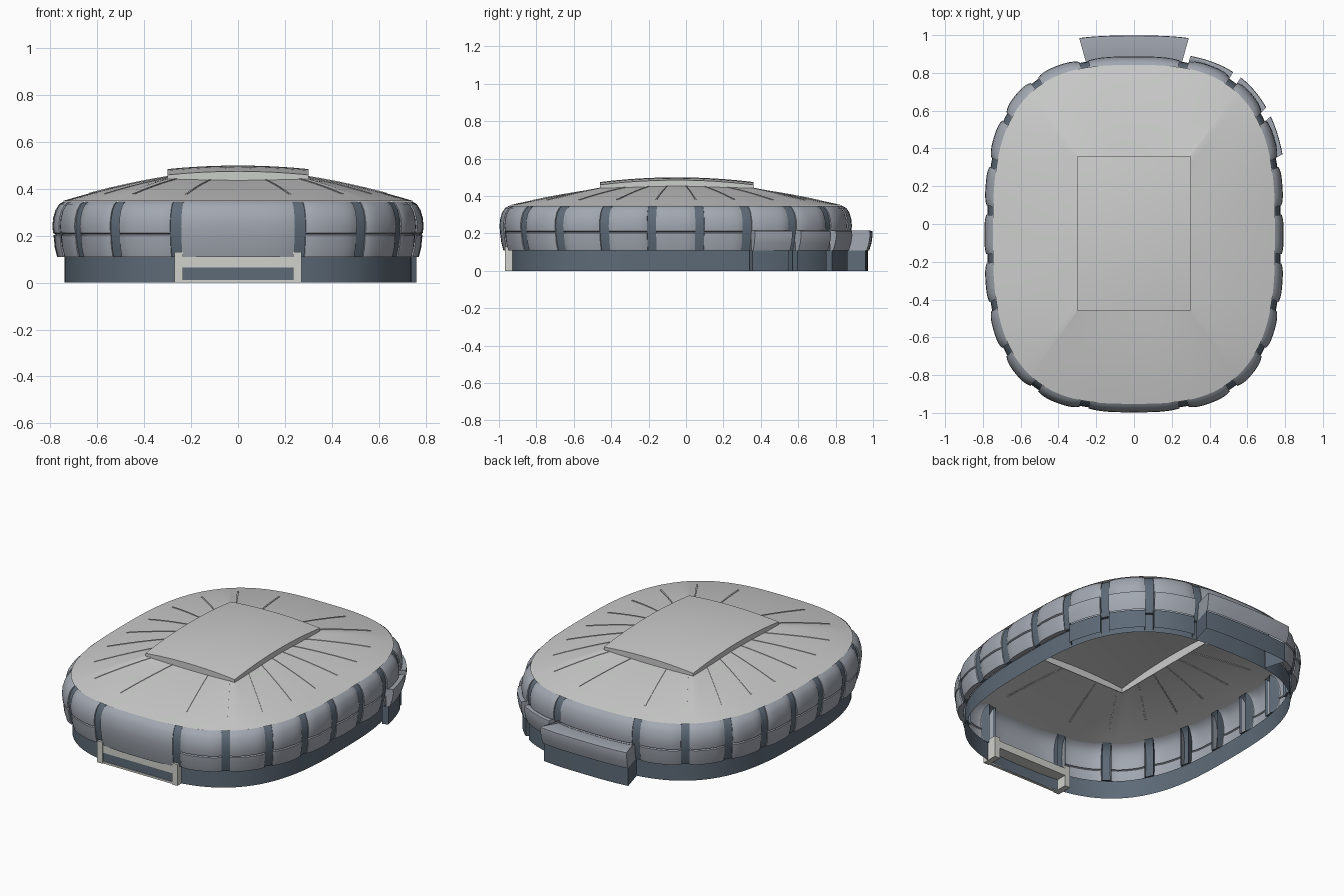
import bpy, bmesh, math
from math import pi, sin, cos

cube = bpy.data.objects.get("Cube")
if cube:
    bpy.data.objects.remove(cube)

HALF_X, HALF_Y, POWER, CENTRE_Y = 0.745, 0.895, 2.9, -0.055
PLATE_X, PLATE_Y = 0.30, 0.41
made = []


def material(name, rgb):
    m = bpy.data.materials.new(name)
    m.use_nodes = True
    m.diffuse_color = (*rgb, 1)
    node = m.node_tree.nodes["Principled BSDF"]
    node.inputs["Base Color"].default_value = (*rgb, 1)
    node.inputs["Roughness"].default_value = 0.7
    return m


ROOF = material("light grey roof", (0.60, 0.61, 0.60))
FRAME = material("pale frame", (0.63, 0.63, 0.60))
PANEL = material("blue grey cladding", (0.36, 0.39, 0.44))
DARK = material("dark slate", (0.11, 0.145, 0.185))


def outline(phi, offset, z):
    """Point on the rounded oval plan, pushed outward by offset."""
    a, b = HALF_X + offset, HALF_Y + offset
    r = (abs(cos(phi) / a) ** POWER + abs(sin(phi) / b) ** POWER) ** (-1 / POWER)
    return (r * cos(phi), CENTRE_Y + r * sin(phi), z)


def sheet(name, columns, mat, closed=False):
    """Skin a grid of point columns."""
    bm = bmesh.new()
    vs = [[bm.verts.new(p) for p in col] for col in columns]
    pairs = list(zip(vs, vs[1:]))
    if closed:
        pairs.append((vs[-1], vs[0]))
    for c, d in pairs:
        for i in range(len(c) - 1):
            bm.faces.new((c[i], d[i], d[i + 1], c[i + 1]))
    bmesh.ops.remove_doubles(bm, verts=bm.verts, dist=0.0001)
    finish(name, bm, mat)


def finish(name, bm, mat):
    mesh = bpy.data.meshes.new(name)
    bm.to_mesh(mesh)
    bm.free()
    mesh.materials.append(mat)
    obj = bpy.data.objects.new(name, mesh)
    bpy.context.collection.objects.link(obj)
    made.append(obj)


def box(name, lo, hi, mat):
    bm = bmesh.new()
    bmesh.ops.create_cube(bm, size=1)
    for v in bm.verts:
        v.co = [(l + h) / 2 + c * (h - l) for l, h, c in zip(lo, hi, v.co)]
    finish(name, bm, mat)


def sector(name, start, end, profile, mat, root, shift=0, steps=14, round_ends=0.0):
    """Wall section following the plan, with returns at both ends."""
    cols = [[outline(start, root, z) for _, z in profile]]
    for i in range(steps + 1):
        u = i / steps
        inset = round_ends * abs(2 * u - 1) ** 4
        phi = start + (end - start) * u
        cols.append([outline(phi, o + shift - inset, z) for o, z in profile])
    cols.append([outline(end, root, z) for _, z in profile])
    sheet(name, cols, mat)


# Base wall
N = 120
sheet("base_wall", [[outline(2 * pi * i / N, -0.005, z) for z in (0, 0.11)]
                    for i in range(N)], DARK, True)

# Pillar directions, mirrored from one quarter
quarter = [math.atan2(y, x) for x, y in
           ((0.755, 0.125), (0.735, 0.37), (0.66, 0.60), (0.51, 0.79), (0.258, 0.89))]
pillars = sorted([q for q in quarter] + [pi - q for q in quarter]
                 + [pi + q for q in quarter] + [2 * pi - q for q in quarter])


def half_gap(phi):
    x, y, _ = outline(phi, 0, 0)
    return 0.023 / math.hypot(x, y - CENTRE_Y)


# Cladding panels and the pillars between them
plain = [(0, 0.11), (0.027, 0.11), (0.037, 0.15), (0.044, 0.2), (0.047, 0.24),
         (0.044, 0.275), (0.034, 0.31), (0.018, 0.335), (-0.002, 0.347)]
seamed = plain[:3] + [(0.042, 0.203), (0.034, 0.207), (0.044, 0.212)] + plain[4:]
for i, p in enumerate(pillars):
    q = pillars[(i + 1) % len(pillars)] + (2 * pi if i + 1 == len(pillars) else 0)
    front = abs((p + q) / 2 - 1.5 * pi) < 0.05
    sector("cladding_panel", p + half_gap(p), q - half_gap(q),
           plain if front else seamed, PANEL, -0.005, round_ends=0.01)
    sector("pillar", p - half_gap(p) * 1.1, p + half_gap(p) * 1.1,
           plain, DARK, -0.02, shift=-0.016, steps=2)

# Outer lobbies on the back and one rear corner
lobby_wall = [(0.042, 0), (0.042, 0.11)]
lobby_top = [(0.05, 0.11), (0.062, 0.15), (0.068, 0.19), (0.066, 0.212), (0.056, 0.215),
             (0.03, 0.208)]
for k in range(1, 4):
    s, e = quarter[k], quarter[k + 1]
    s, e = s + half_gap(s), e - half_gap(e)
    sector("corner_lobby_wall", s, e, lobby_wall, DARK, 0.01)
    sector("corner_lobby_cladding", s, e, lobby_top, PANEL, 0.03)
s, e = quarter[4] + 0.01, pi - quarter[4] - 0.01
sector("back_lobby_wall", s, e, lobby_wall, DARK, 0, shift=0.09)
sector("back_lobby_cladding", s, e, lobby_top[:-1] + [(-0.06, 0.2)], PANEL, 0, shift=0.09)


# Roof shell rising from the oval edge to the rectangular opening
def roof_point(phi, t, lift=0.0):
    x0, y0, _ = outline(phi, 0.002, 0)
    r = min(PLATE_X / max(abs(cos(phi)), 1e-6), PLATE_Y / max(abs(sin(phi)), 1e-6))
    x1, y1 = r * cos(phi), CENTRE_Y + 0.005 + r * sin(phi)
    top = 0.437 + 0.016 * cos(phi) ** 2
    z = 0.349 + (top - 0.349) * (1.3 * t - 0.3 * t * t)
    return (x0 + (x1 - x0) * t, y0 + (y1 - y0) * t, z + lift)


corner = math.atan2(PLATE_Y, PLATE_X)
angles = sorted([2 * pi * i / N for i in range(N)]
                + [corner, pi - corner, pi + corner, 2 * pi - corner])
sheet("roof_shell", [[roof_point(a, t / 8) for t in range(9)] for a in angles], ROOF, True)

# Low ribs on the roof
for p in pillars:
    w = 0.006
    cols = [(p - w, -0.002), (p - w, 0.003), (p + w, 0.003), (p + w, -0.002)]
    sheet("roof_rib", [[roof_point(a, t / 8, h) for t in range(2, 9)] for a, h in cols], ROOF)

# Raised curved roof plate with its edge band
G = 12
steps = [-1] + [2 * i / G - 1 for i in range(G + 1)] + [1]
last = len(steps) - 1
plate = []
for i, u in enumerate(steps):
    plate.append([(PLATE_X * u, CENTRE_Y + 0.005 + PLATE_Y * v,
                   0.432 if i in (0, last) or j in (0, last)
                   else 0.5 - 0.015 * u * u - 0.025 * v * v)
                  for j, v in enumerate(steps)])
sheet("roof_plate", plate, ROOF)

# Front entrance
for side in (-1, 1):
    x = side * 0.252
    box("entrance_post", (x - 0.018, -0.967, 0), (x + 0.018, -0.87, 0.13), FRAME)
box("entrance_lintel", (-0.235, -0.962, 0.065), (0.235, -0.87, 0.11), FRAME)
box("entrance_sill", (-0.235, -0.962, 0), (0.235, -0.945, 0.012), FRAME)
box("entrance_doors", (-0.235, -0.958, 0.012), (0.235, -0.95, 0.065), DARK)

# Smooth shading with sharp creases kept
bpy.ops.object.select_all(action='DESELECT')
for obj in made:
    obj.select_set(True)
bpy.context.view_layer.objects.active = made[0]
bpy.ops.object.shade_smooth_by_angle(angle=math.radians(30))
